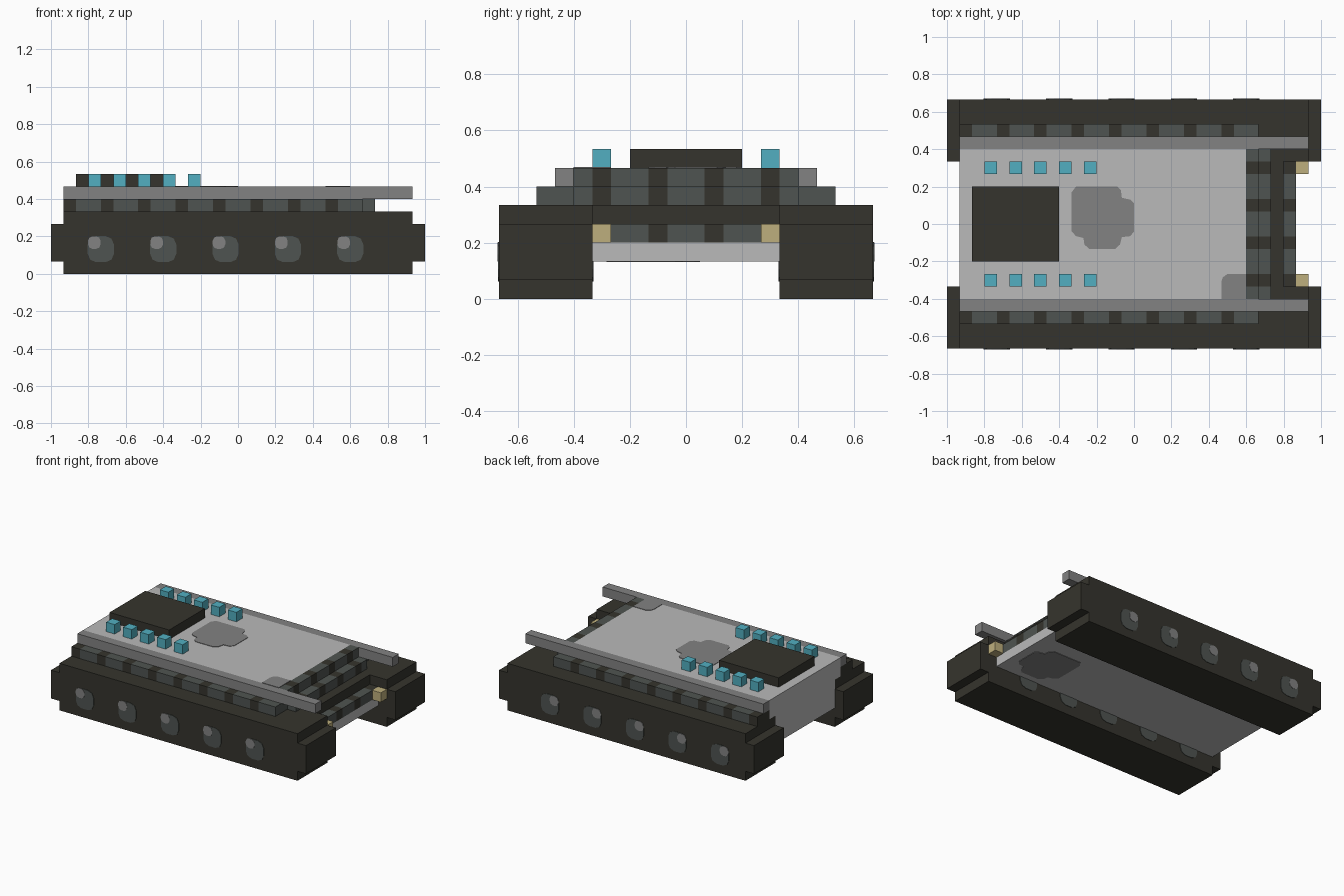
import bpy, bmesh
from mathutils import Vector

cube = bpy.data.objects.get("Cube")
if cube:
    bpy.data.objects.remove(cube, do_unlink=True)

U = 1 / 15  # modelling grid step


def material(name, r, g, b):
    lin = [((c / 255 + 0.055) / 1.055) ** 2.4 for c in (r, g, b)] + [1]
    m = bpy.data.materials.new(name)
    m.use_nodes = True
    m.diffuse_color = lin
    bsdf = m.node_tree.nodes["Principled BSDF"]
    bsdf.inputs["Base Color"].default_value = lin
    bsdf.inputs["Roughness"].default_value = 0.9
    return m


DARK = material("dark olive", 53, 52, 45)
SLATE = material("slate grey", 79, 84, 81)
MID = material("mid grey", 130, 130, 130)
LIGHT = material("light grey", 186, 186, 186)
CYAN = material("cyan", 82, 175, 193)
SAND = material("sand yellow", 190, 175, 125)


def finish(name, bm, mat):
    bmesh.ops.recalc_face_normals(bm, faces=bm.faces)
    me = bpy.data.meshes.new(name)
    bm.to_mesh(me)
    bm.free()
    me.materials.append(mat)
    ob = bpy.data.objects.new(name, me)
    bpy.context.collection.objects.link(ob)
    return ob


def prism(name, points, axis, a, b, mat):
    """Extrude an outline along y (points are x, z) or z (points are x, y)."""
    bm = bmesh.new()
    place = (lambda p: (p[0], a, p[1])) if axis == "y" else (lambda p: (p[0], p[1], a))
    face = bm.faces.new([bm.verts.new(place(p)) for p in points])
    ext = bmesh.ops.extrude_face_region(bm, geom=[face])
    verts = [g for g in ext["geom"] if isinstance(g, bmesh.types.BMVert)]
    step = Vector((0, b - a, 0)) if axis == "y" else Vector((0, 0, b - a))
    bmesh.ops.translate(bm, verts=verts, vec=step)
    return finish(name, bm, mat)


def box(name, x0, x1, y0, y1, z0, z1, mat):
    """Box measured in grid steps."""
    pts = [(x0 * U, y0 * U), (x1 * U, y0 * U), (x1 * U, y1 * U), (x0 * U, y1 * U)]
    return prism(name, pts, "z", z0 * U, z1 * U, mat)


def rounded(cx, cy, w, c):
    """Square outline of half-width w with corners cut by c in two facets."""
    k = c * 0.3
    q = [(w, w - c), (w - k, w - k), (w - c, w)]
    pts = q + [(-y, x) for x, y in q] + [(-x, -y) for x, y in q] + [(y, -x) for x, y in q]
    return [(cx + x, cy + y) for x, y in pts]


# Hull: lower tub, upper deck, nose slab
box("lower_hull", -14, 9, -5, 5, 2, 5, LIGHT)
box("upper_hull", -14, 9, -6, 6, 5, 7, LIGHT)
box("nose_slab", 9, 13, -5, 5, 2, 3, LIGHT)

# Stepped front with slate and dark stripes
box("front_bar", 9, 12, -5, 5, 4, 5, DARK)
for row, x1, z, edges in (("top", 10, 6, (-6, -5, -4, -2, -1, 1, 2, 4, 5, 6)),
                          ("middle", 11, 5, (-6, -5, -4, -2, -1, 1, 2, 4, 5, 6)),
                          ("bottom", 13, 3, (-5, -4, -2, -1, 1, 2, 4, 5))):
    for y0, y1 in zip(edges, edges[1:]):
        dark = (y0, y1) in ((-5, -4), (-2, -1), (1, 2), (4, 5))
        box(f"{row}_front_step", 9, x1, y0, y1, z, z + 1, DARK if dark else SLATE)

# Track side outline with protruding ends
TRACK = [(-14, 0), (14, 0), (14, 1), (15, 1), (15, 4), (14, 4),
         (14, 5), (-14, 5), (-14, 4), (-15, 4), (-15, 1), (-14, 1)]

for s, side in ((1, "back"), (-1, "front")):
    def side_box(name, x0, x1, ya, yb, z0, z1, mat):
        box(f"{side}_{name}", x0, x1, min(s * ya, s * yb), max(s * ya, s * yb), z0, z1, mat)

    prism(f"{side}_track", [(x * U, z * U) for x, z in TRACK], "y", s * 5 * U, s * 10 * U, DARK)

    # Painted wheels on both faces of the track
    for i in range(5):
        cx = (-11 + 5 * i) * U
        for y, d in ((10 * U, 1), (5 * U, -1)):
            prism(f"{side}_wheel", rounded(cx, 0.132, 0.07, 0.045), "y",
                  s * (y - d * 0.002), s * (y + d * 0.003), SLATE)
            prism(f"{side}_wheel_shine", rounded(cx - 0.035, 0.167, 0.034, 0.025), "y",
                  s * (y + d * 0.002), s * (y + d * 0.005), MID)

    # Striped skirt above the track
    for i in range(8):
        x = -14 + 3 * i
        side_box("skirt_dark", x, x + 1, 6, 8, 5, 6, DARK)
        side_box("skirt_slate", x + 1, x + 3, 6, 8, 5, 6, SLATE)

    # Rail, headlamp and row of deck lights
    side_box("rail", -14, 14, 6, 7, 6, 7, MID)
    side_box("headlamp", 13, 14, 4, 5, 3, 4, SAND)
    for i in range(5):
        side_box("deck_light", -12 + 2 * i, -11 + 2 * i, 4, 5, 7, 8, CYAN)

# Raised hatch on the rear deck
box("hatch", -13, -6, -3, 3, 7, 8, DARK)

# Painted wear patches on deck and belly
BLOB = [(-.31, .2), (-.09, .2), (-.07, .18), (-.065, .14), (-.02, .13), (0, .11),
        (0, -.04), (-.02, -.065), (-.065, -.07), (-.075, -.11), (-.1, -.133),
        (-.24, -.133), (-.265, -.11), (-.27, -.075), (-.31, -.065), (-.333, -.04),
        (-.333, .17)]
prism("deck_patch", BLOB, "z", 7 * U - 0.002, 7 * U + 0.003, MID)
CORNER = [(.467, -.4), (.6, -.4), (.6, -.267), (.5, -.267), (.475, -.285), (.467, -.31)]
prism("corner_patch", CORNER, "z", 7 * U - 0.002, 7 * U + 0.003, MID)
prism("belly_patch", [(x + 0.8, y - 0.15) for x, y in BLOB], "z",
      2 * U - 0.003, 2 * U + 0.002, MID)
